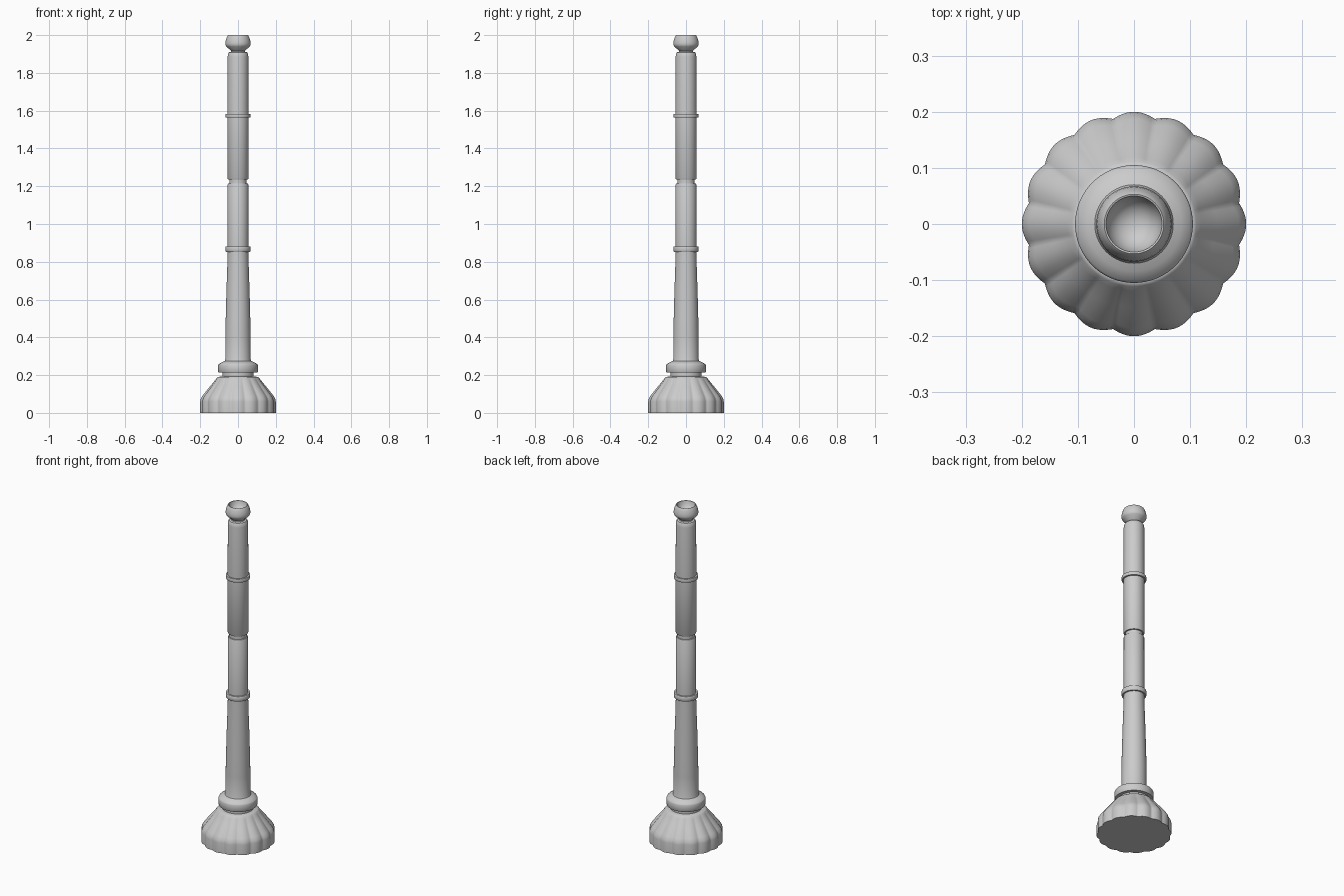
import bpy, bmesh, math


def lathe(name, profile, segments=64, lobes=0, angle=30):
    """Spin (radius, z, flute depth) points about z; zero radius closes an end."""
    bm = bmesh.new()
    rings = []
    for r, z, *depth in profile:
        if r == 0:
            rings.append([bm.verts.new((0, 0, z))])
            continue
        ring = []
        for i in range(segments):
            a = 2 * math.pi * i / segments
            d = depth[0] if depth else 0
            rr = r - d * (1 - abs(math.cos(a * lobes / 2)))
            ring.append(bm.verts.new((rr * math.cos(a), rr * math.sin(a), z)))
        rings.append(ring)
    for lo, hi in zip(rings, rings[1:]):
        for i in range(segments):
            j = (i + 1) % segments
            if len(lo) == 1:
                bm.faces.new((lo[0], hi[j], hi[i]))
            elif len(hi) == 1:
                bm.faces.new((lo[i], lo[j], hi[0]))
            else:
                bm.faces.new((lo[i], lo[j], hi[j], hi[i]))
    bmesh.ops.recalc_face_normals(bm, faces=bm.faces)
    mesh = bpy.data.meshes.new(name)
    bm.to_mesh(mesh)
    bm.free()
    ob = bpy.data.objects.new(name, mesh)
    bpy.context.collection.objects.link(ob)
    bpy.ops.object.select_all(action='DESELECT')
    ob.select_set(True)
    bpy.context.view_layer.objects.active = ob
    bpy.ops.object.shade_smooth_by_angle(angle=math.radians(angle))
    return ob


# Scalloped foot: sixteen lobes fading out towards the top
lathe("fluted_base", [
    (0, 0), (0.2, 0, 0.009), (0.2, 0.06, 0.009), (0.197, 0.075, 0.009),
    (0.187, 0.092, 0.009), (0.15, 0.138, 0.006), (0.12, 0.175, 0.003),
    (0.111, 0.187), (0.106, 0.191), (0.083, 0.192), (0, 0.192)],
    segments=192, lobes=16, angle=40)

# Continuous pole: neck, collar, tapered shaft, rings, groove and cup
lathe("pole", [
    (0, 0.19), (0.083, 0.19), (0.083, 0.213),
    # collar
    (0.103, 0.213), (0.105, 0.216), (0.105, 0.252), (0.102, 0.258),
    (0.084, 0.269), (0.070, 0.275), (0.067, 0.283),
    # tapered lower shaft
    (0.067, 0.4), (0.065, 0.5), (0.061, 0.65), (0.056, 0.8), (0.055, 0.853),
    # lower ring
    (0.064, 0.853), (0.066, 0.856), (0.066, 0.879), (0.064, 0.882),
    # second section and groove
    (0.055, 0.882), (0.055, 1.208), (0.052, 1.214), (0.046, 1.215),
    (0.046, 1.235), (0.053, 1.236), (0.056, 1.241),
    # third section and upper ring
    (0.056, 1.563), (0.065, 1.563), (0.066, 1.565),
    (0.066, 1.581), (0.065, 1.583), (0.056, 1.583),
    # top section with rounded shoulder
    (0.055, 1.885), (0.053, 1.9), (0.048, 1.909), (0.038, 1.912),
    (0.036, 1.916),
    # cup outside, rim and hollow
    (0.062, 1.94), (0.066, 1.947), (0.067, 1.957), (0.065, 1.972),
    (0.060, 1.987), (0.055, 1.998), (0.053, 2.0), (0.050, 1.999),
    (0.047, 1.985), (0.039, 1.968), (0.026, 1.956), (0.012, 1.951),
    (0, 1.95)], segments=72, angle=35)
